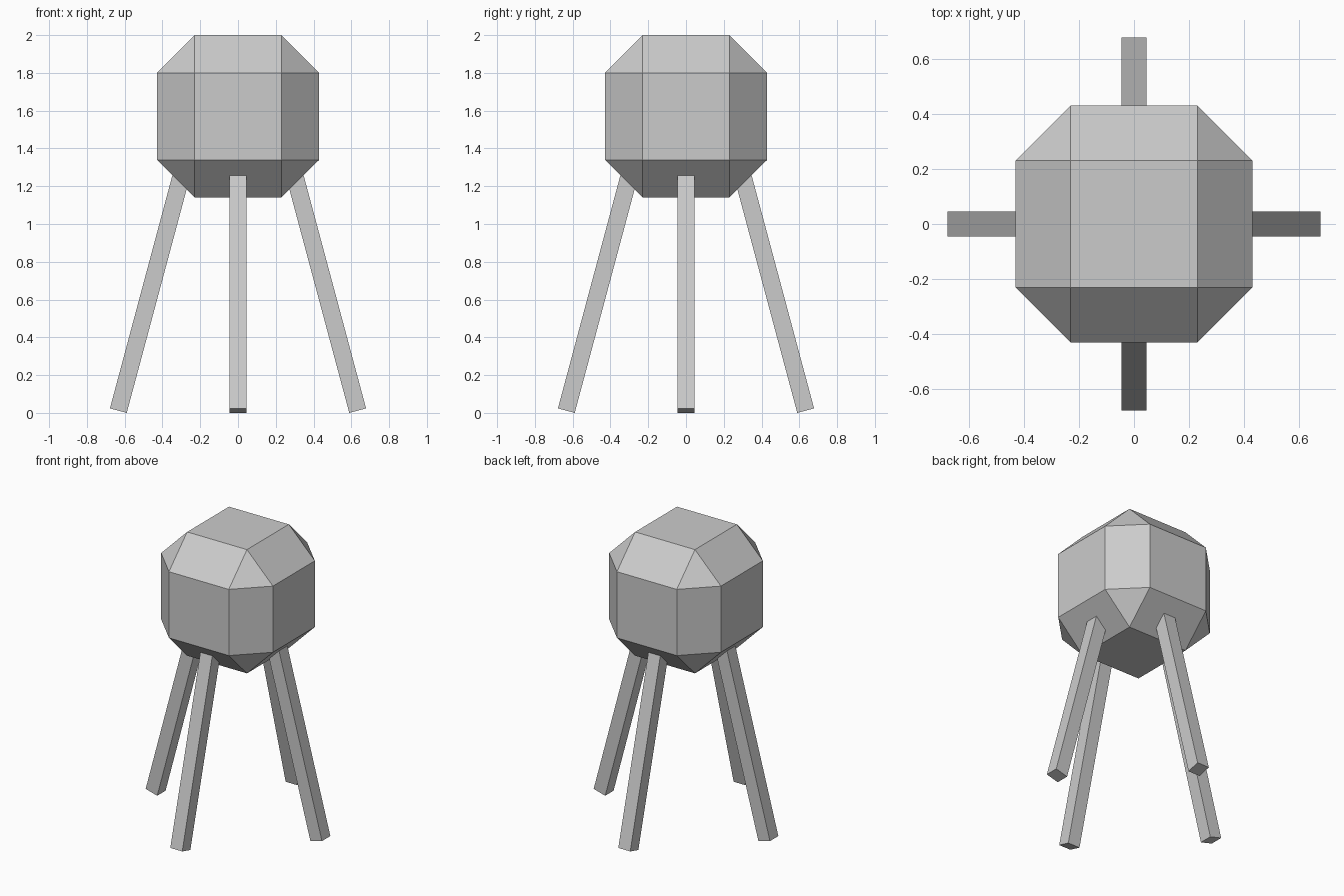
import bpy, bmesh
from math import radians, sin, cos
from mathutils import Matrix, Vector

if "Cube" in bpy.data.objects:
    bpy.data.objects.remove(bpy.data.objects["Cube"])


def make_object(name, bm):
    bmesh.ops.recalc_face_normals(bm, faces=bm.faces)
    mesh = bpy.data.meshes.new(name)
    bm.to_mesh(mesh)
    bm.free()
    obj = bpy.data.objects.new(name, mesh)
    bpy.context.collection.objects.link(obj)
    return obj


# Body: cube with wide flat chamfers on every edge and triangular corners
R, INNER, BODY_Z = 0.43, 0.23, 1.57
bm = bmesh.new()
for sx in (-1, 1):
    for sy in (-1, 1):
        for sz in (-1, 1):
            for axis in range(3):
                p = Vector((INNER, INNER, INNER))
                p[axis] = R
                bm.verts.new((p.x * sx, p.y * sy, p.z * sz))
bmesh.ops.convex_hull(bm, input=bm.verts)
bmesh.ops.dissolve_limit(bm, angle_limit=radians(1), verts=bm.verts, edges=bm.edges)
body = make_object("body", bm)
body.location.z = BODY_Z

# Legs: four square posts splayed outwards, tops sunk into the body
WIDTH, LENGTH, TILT = 0.092, 1.3, radians(15)
foot_x = 0.678 - WIDTH / 2 * cos(TILT)
foot_z = WIDTH / 2 * sin(TILT)
for i, name in enumerate(("right_leg", "back_leg", "left_leg", "front_leg")):
    bm = bmesh.new()
    bmesh.ops.create_cube(bm, size=1)
    bm.transform(Matrix.Diagonal((WIDTH, WIDTH, LENGTH, 1)))
    bm.transform(Matrix.Translation((0, 0, LENGTH / 2)))
    bm.transform(Matrix.Rotation(-TILT, 4, 'Y'))
    bm.transform(Matrix.Translation((foot_x, 0, foot_z)))
    leg = make_object(name, bm)
    leg.rotation_euler.z = radians(90 * i)
